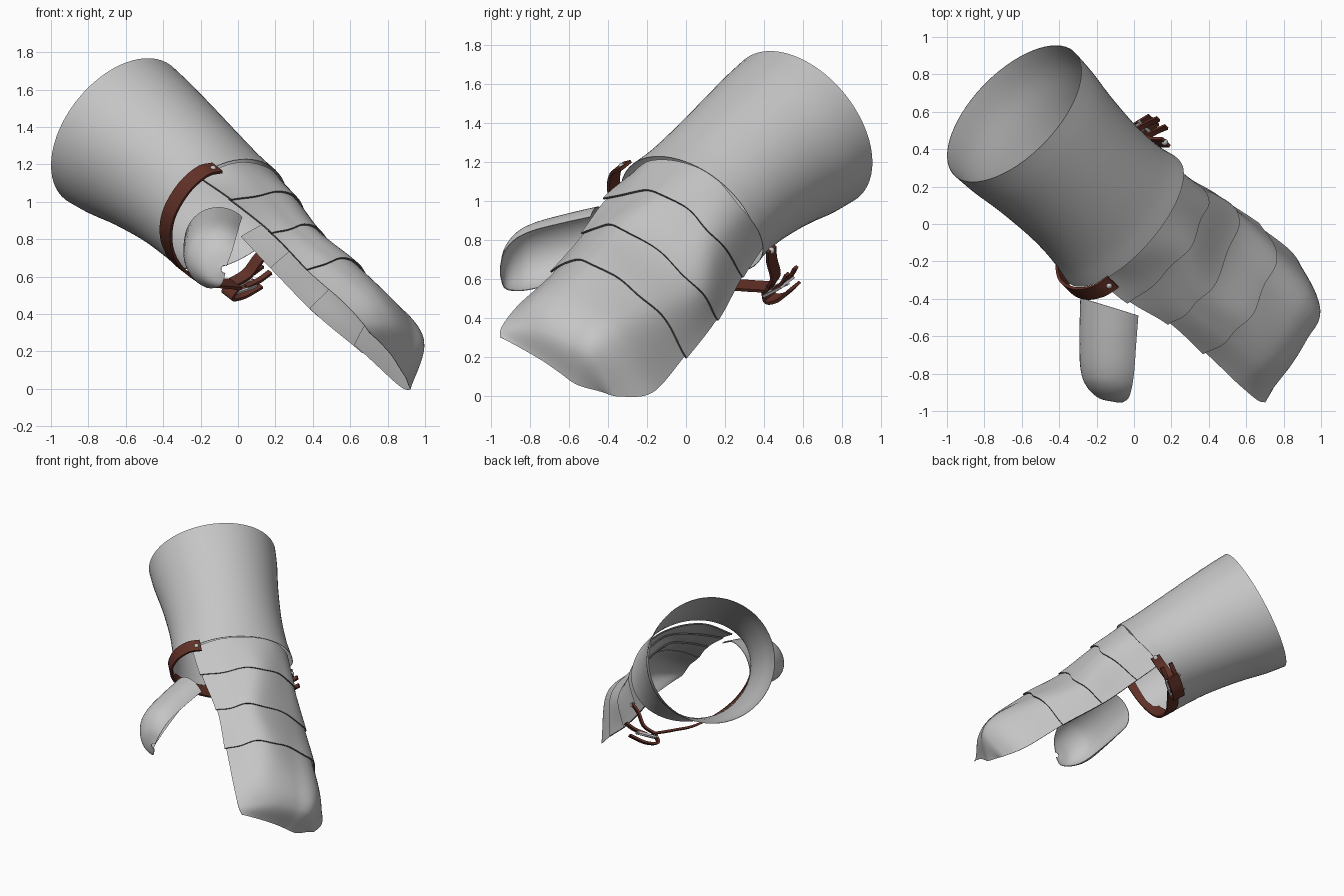
import bpy
import bmesh
import math
from mathutils import Vector

old = bpy.data.objects.get("Cube")
if old:
    bpy.data.objects.remove(old, do_unlink=True)


def material(name, colour):
    m = bpy.data.materials.new(name)
    m.use_nodes = True
    m.diffuse_color = (*colour, 1)
    m.node_tree.nodes["Principled BSDF"].inputs["Base Color"].default_value = (*colour, 1)
    return m


STEEL = material("steel grey", (0.56, 0.56, 0.56))
EDGE = material("dark edge", (0.09, 0.09, 0.09))
LEATHER = material("brown leather", (0.12, 0.03, 0.02))

# Arm frame: forward runs from the cuff opening to the fingertips
ORIGIN = Vector((-0.64, 0.59, 1.37))
FORWARD = Vector((0.62, -0.61, -0.49)).normalized()
SIDE = Vector((0.70, 0.714, 0)).normalized()
UP = SIDE.cross(FORWARD).normalized()
if UP.z < 0:
    UP.negate()


def place(t, s, n):
    return ORIGIN + FORWARD * t + SIDE * s + UP * n


def spline(points, k):
    """Catmull-Rom point at parameter k along a list of vectors."""
    last = len(points) - 1
    i = max(0, min(int(math.floor(k)), last - 1))
    f = k - i
    p1, p2 = points[i], points[i + 1]
    p0 = points[i - 1] if i > 0 else p1 * 2 - p2
    p3 = points[i + 2] if i + 2 <= last else p2 * 2 - p1
    return (p1 * 2 + (p2 - p0) * f + (p0 * 2 - p1 * 5 + p2 * 4 - p3) * f ** 2
            + (p1 * 3 - p0 - p2 * 3 + p3) * f ** 3) / 2


def sheet(name, rows, mats, thickness, closed=False, rim=0):
    """Skin a grid of points and give it a little thickness."""
    bm = bmesh.new()
    grid = [[bm.verts.new(p) for p in row] for row in rows]
    for a, b in zip(grid, grid[1:]):
        count = len(a)
        for j in range(count if closed else count - 1):
            k = (j + 1) % count
            bm.faces.new((a[j], a[k], b[k], b[j]))
    bmesh.ops.recalc_face_normals(bm, faces=bm.faces)
    mesh = bpy.data.meshes.new(name)
    bm.to_mesh(mesh)
    bm.free()
    mesh.shade_smooth()
    obj = bpy.data.objects.new(name, mesh)
    bpy.context.collection.objects.link(obj)
    for m in mats:
        mesh.materials.append(m)
    solid = obj.modifiers.new("thickness", "SOLIDIFY")
    solid.thickness = thickness
    solid.offset = 0
    solid.material_offset_rim = rim
    crease = obj.modifiers.new("sharp rims", "EDGE_SPLIT")
    crease.split_angle = math.radians(50)


# Flared forearm cuff: distance, half width, half height, lift
cuff_rings = [Vector(r) for r in (
    (0, .46, .455, 0), (.15, .45, .44, .005), (.35, .425, .41, .015), (.6, .41, .38, .015),
    (.8, .42, .365, .005), (.94, .445, .36, 0))]
ROLL = math.radians(-14)
rows = []
for i in range(26):
    t, a, b, lift = spline(cuff_rings, i / 5)
    row = []
    for j in range(64):
        ang = math.tau * j / 64
        s, n = a * math.cos(ang), b * math.sin(ang)
        back = 0.09 * (i / 25) ** 3 * max(0, -math.sin(ang - 0.3))
        row.append(place(t - back, s * math.cos(ROLL) - n * math.sin(ROLL),
                         s * math.sin(ROLL) + n * math.cos(ROLL) + lift))
    rows.append(row)
sheet("forearm_cuff", rows, [STEEL], 0.003, closed=True)

# Hand cross-sections in hundredths: thumb-side edge, over the back, to the outer edge
DISTANCES = (93, 118, 147, 178, 208, 224, 230)
OUTER_SETBACK = (15, 10, 7, 4, 2, 3, 5)
SECTIONS = (
    (-33, 25, -13, 34, 10, 33, 29, 24, 40, 5, 35, -20),
    (-29, 24, -7, 28, 13, 28, 30, 16, 41, 0, 38, -26),
    (-22, 20, -8, 24, 8, 24, 30, 8, 45, -11, 44, -33),
    (-20, 15, -5, 21, 11, 21, 29, 9, 45, -7, 49, -36),
    (-19, 13, -3, 18, 10, 17, 27, 9, 44, -4, 51, -39),
    (-18, 10, -3, 10, 10, 8, 25, 1, 38, -7, 43, -33),
    (-16, 7, -5, 1, 8, -7, 17, -14, 26, -21, 36, -28))
columns = [[Vector((d - (back if c == 5 else 0), sec[2 * c], sec[2 * c + 1])) / 100
            for d, back, sec in zip(DISTANCES, OUTER_SETBACK, SECTIONS)] for c in range(6)]
PIVOT = Vector((0, 0.15, -0.1))


def hand_row(k, grow, wave):
    """One cross-section of the hand, swollen by grow with a wavy edge."""
    pts = [spline(col, k) for col in columns]
    row = []
    for j in range(41):
        p = spline(pts, j / 8)
        t = p.x - wave * math.cos(math.tau * 3.5 * j / 40)
        q = PIVOT + (p - PIVOT) * grow
        row.append(place(t, q.y, q.z))
    return row


plates = (("wrist_plate", 0, 1), ("knuckle_plate", 0.85, 2),
          ("finger_plate", 1.85, 3), ("fingertip_plate", 2.85, 6))
for name, start, end in plates:
    rows = []
    tip = end == 6
    steps = 36 if tip else 12
    for i in range(steps + 1):
        f = i / steps
        grow = 0.98 + (0.02 if tip else 0.04) * min(1, f * (3 if tip else 1))
        wave = 0 if tip else 0.009 * f ** 3
        rows.append(hand_row(start + (end - start) * f, grow, wave))
    sheet(name, rows, [STEEL, EDGE], 0.003 if tip else 0.01, rim=0 if tip else 1)

# Thumb shell: open towards the palm, each ring is x, y, z, radius
thumb_rings = [Vector(r) for r in (
    (-.105, -.45, .79, .18), (-.11, -.62, .75, .18), (-.11, -.78, .71, .175),
    (-.10, -.87, .685, .15), (-.085, -.93, .655, .1), (-.07, -.952, .64, .02))]
rows = []
for i in range(31):
    x, y, z, r = spline(thumb_rings, i / 6)
    row = []
    for j in range(25):
        ang = math.radians(45 + 0.5 * i + (180 + 1.2 * i) * j / 24)
        lean = -0.055 * math.cos(ang) * max(0, 1 - i / 15)
        row.append(Vector((x + r * math.cos(ang), y + lean, z + r * math.sin(ang))))
    rows.append(row)
sheet("thumb_guard", rows, [STEEL], 0.004)


# Leather straps: ribbons around the wrist given as side and up positions
def ribbon(name, path, width, start=0.87, end=0.87, mat=LEATHER, thickness=0.016):
    pts = [Vector(p) for p in path]
    steps = (len(pts) - 1) * 6
    rows = []
    for i in range(steps + 1):
        s, n = spline(pts, i / 6)
        t = start + (end - start) * i / steps
        rows.append([place(t + side * width / 2, s, n) for side in (-1, 1)])
    sheet(name, rows, [mat], thickness)


ribbon("wrist_strap", ((-.27, .33), (-.36, .3), (-.44, .19), (-.46, .02), (-.38, -.15),
                       (-.22, -.29), (0, -.39), (.16, -.415), (.33, -.43)), 0.09, 0.97, 0.89)
ribbon("buckle_strap", ((.46, -.20), (.42, -.27), (.39, -.37), (.32, -.43)), 0.07, 0.9)
ribbon("strap_tail", ((.31, -.44), (.3, -.5), (.39, -.49), (.5, -.43)), 0.09, 0.89, 0.88)
for k in (-1, 1):
    ribbon("strap_keeper", ((.38, -.43), (.46, -.39), (.52, -.34)), 0.03,
           0.88 + k * 0.035, 0.88 + k * 0.035)

# Buckle frame and prong
for k in (-1, 1):
    ribbon("buckle_side", ((.31, -.46), (.44, -.415)), 0.014,
           0.88 + k * 0.05, 0.88 + k * 0.05, STEEL, 0.014)
for s, n in ((.31, -.46), (.44, -.415)):
    ribbon("buckle_bar", ((s - .007, n - .002), (s + .007, n + .002)), 0.114,
           mat=STEEL, thickness=0.014)
ribbon("buckle_prong", ((.3, -.465), (.45, -.42)), 0.014, mat=STEEL, thickness=0.014)

# Rivets holding the straps to the plates
for t, s, n in ((.97, -.3, .325), (.9, .455, -.21)):
    bpy.ops.mesh.primitive_uv_sphere_add(segments=12, ring_count=8, radius=0.018,
                                         location=place(t, s, n))
    rivet = bpy.context.object
    rivet.name = "strap_rivet"
    rivet.data.materials.append(STEEL)
    bpy.ops.object.shade_smooth_by_angle(angle=math.radians(40))
